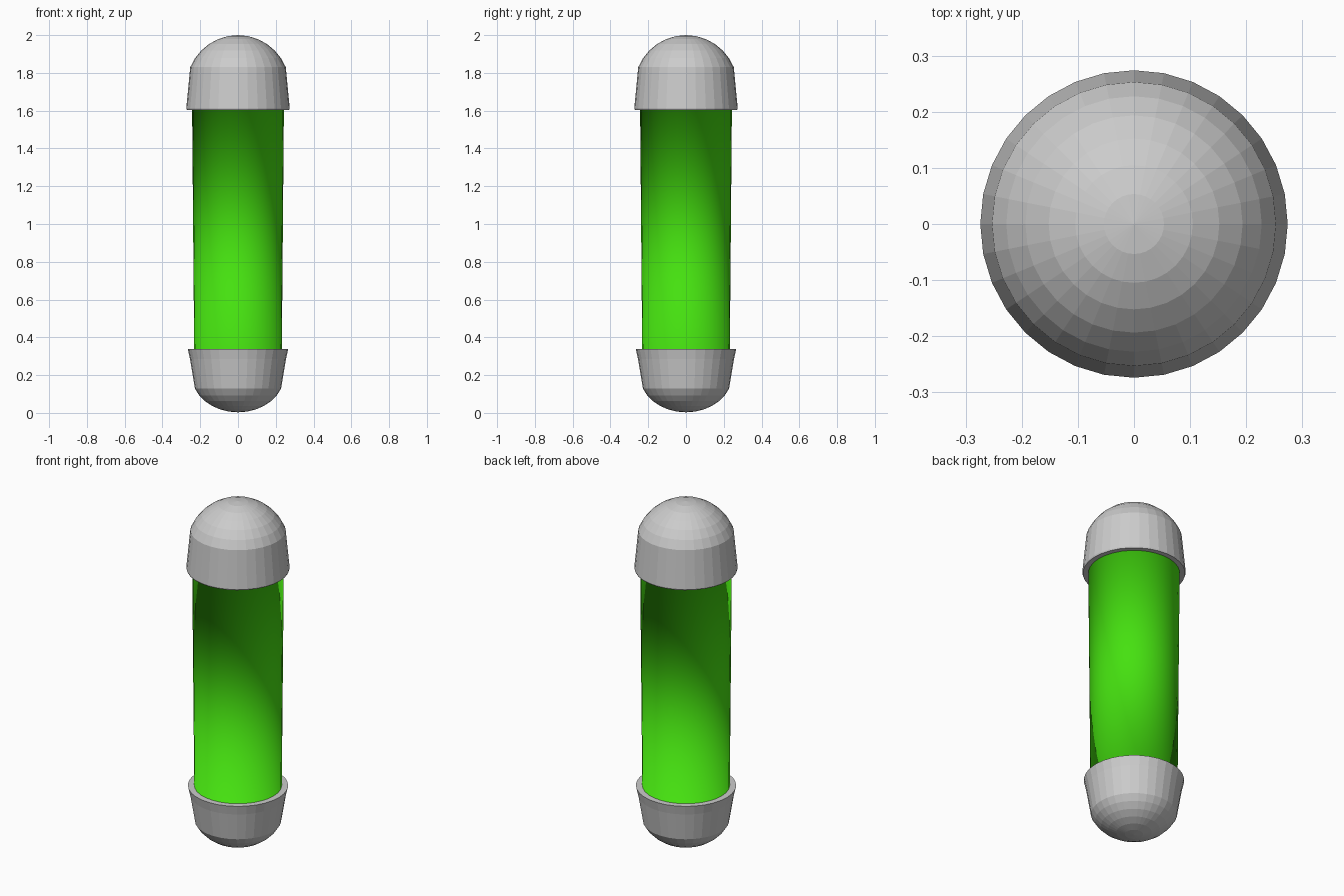
import bpy, bmesh
from math import sin, cos, pi, radians

if "Cube" in bpy.data.objects:
    bpy.data.objects.remove(bpy.data.objects["Cube"])

SIDES = 32


def lathe(name, profile, smooth=False, material=None):
    """Spin (radius, z) points, listed bottom to top, around the z axis."""
    bm = bmesh.new()
    rings = []
    for r, z in profile:
        if r == 0:
            rings.append([bm.verts.new((0, 0, z))] * SIDES)
        else:
            rings.append([bm.verts.new((r * cos(2 * pi * i / SIDES), r * sin(2 * pi * i / SIDES), z))
                          for i in range(SIDES)])
    for low, high in zip(rings, rings[1:]):
        for i in range(SIDES):
            j = (i + 1) % SIDES
            corners = [low[i], low[j], high[j], high[i]]
            face = bm.faces.new(list(dict.fromkeys(corners)))
            face.smooth = smooth
    mesh = bpy.data.meshes.new(name)
    bm.to_mesh(mesh)
    bm.free()
    obj = bpy.data.objects.new(name, mesh)
    bpy.context.collection.objects.link(obj)
    if material:
        mesh.materials.append(material)
    return obj


def dome(radius, height, pole_z, up):
    """Six rings of a sphere slice, from the pole down to its edge."""
    depth = 1 - cos(radians(67.5))
    points = [(0, pole_z)]
    for k in range(1, 7):
        a = radians(11.25 * k)
        points.append((radius * sin(a) / sin(radians(67.5)),
                       pole_z - up * height * (1 - cos(a)) / depth))
    return points


green = bpy.data.materials.new("green")
green.diffuse_color = (0.06, 0.75, 0.005, 1)
green.use_nodes = True
green.node_tree.nodes["Principled BSDF"].inputs["Base Color"].default_value = green.diffuse_color

# Rounded grey end caps, faceted, each closed by a flat ledge around the tube
lathe("bottom_cap", dome(0.228, 0.125, 0.003, -1)
      + [(0.254, 0.285), (0.266, 0.338), (0.2, 0.338)])
lathe("top_cap", [(0.2, 1.604), (0.271, 1.604), (0.274, 1.612)]
      + dome(0.253, 0.17, 2.0, 1)[::-1])

# Glowing tube, slightly wider at the top; its ends flare out inside the caps
lathe("tube", [(0.255, 0.333), (0.232, 0.333), (0.243, 1.609), (0.265, 1.609)],
      smooth=True, material=green)
